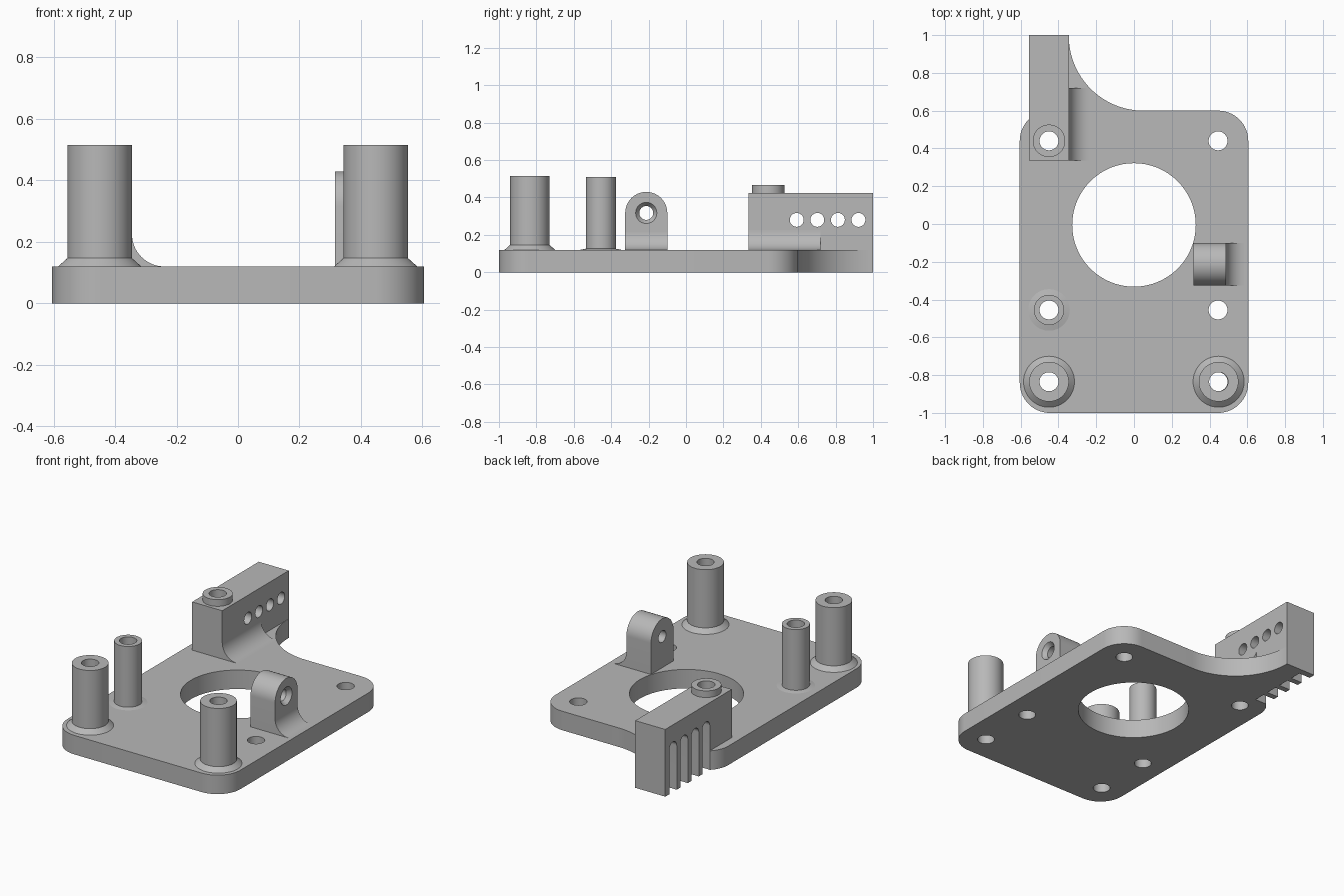
import bpy, bmesh
from math import sin, cos, pi, radians
from mathutils import Vector

cube = bpy.data.objects.get("Cube")
if cube:
    bpy.data.objects.remove(cube, do_unlink=True)

grey = bpy.data.materials.new("plain grey")
grey.use_nodes = True
colour = (0.48, 0.48, 0.48, 1)
grey.diffuse_color = colour
grey.node_tree.nodes["Principled BSDF"].inputs["Base Color"].default_value = colour

TOP = 0.12      # plate thickness
BORE = 0.05     # screw hole radius


def finish(name, bm):
    bmesh.ops.recalc_face_normals(bm, faces=bm.faces)
    mesh = bpy.data.meshes.new(name)
    bm.to_mesh(mesh)
    bm.free()
    mesh.materials.append(grey)
    obj = bpy.data.objects.new(name, mesh)
    bpy.context.collection.objects.link(obj)
    return obj


def arc(cx, cy, r, start, end, n=16):
    angles = [radians(start + (end - start) * i / n) for i in range(n + 1)]
    return [(cx + r * cos(a), cy + r * sin(a)) for a in angles]


def prism(name, outline, axis, low, high):
    """Extrude a 2D outline along an axis: x takes (y, z), y takes (x, z), z takes (x, y)."""
    place = {"x": lambda a, b, d: (d, a, b),
             "y": lambda a, b, d: (a, d, b),
             "z": lambda a, b, d: (a, b, d)}[axis]
    bm = bmesh.new()
    face = bm.faces.new([bm.verts.new(place(a, b, low)) for a, b in outline])
    moved = bmesh.ops.extrude_face_region(bm, geom=[face])["geom"]
    bmesh.ops.translate(bm, vec=Vector(place(0, 0, high - low)),
                        verts=[v for v in moved if isinstance(v, bmesh.types.BMVert)])
    return finish(name, bm)


def rod(axis, a, b, r, low, high):
    return prism("cutter", arc(a, b, r, 0, 360, 64)[:-1], axis, low, high)


def lathe(name, x, y, profile):
    """Turn a closed (radius, z) profile about a vertical axis."""
    bm = bmesh.new()
    verts = [bm.verts.new((x + r, y, z)) for r, z in profile]
    edges = [bm.edges.new((v, verts[i - 1])) for i, v in enumerate(verts)]
    bmesh.ops.spin(bm, geom=verts + edges, cent=(x, y, 0), axis=(0, 0, 1),
                   angle=2 * pi, steps=64)
    bmesh.ops.remove_doubles(bm, verts=bm.verts, dist=1e-5)
    return finish(name, bm)


def cut(obj, cutters):
    bpy.context.view_layer.objects.active = obj
    for cutter in cutters:
        mod = obj.modifiers.new("cut", "BOOLEAN")
        mod.operation, mod.solver, mod.object = "DIFFERENCE", "EXACT", cutter
        bpy.ops.object.modifier_apply(modifier=mod.name)


# Base plate with rounded corners and a rear arm
outline = (arc(-0.445, -0.84, 0.16, 180, 270) + arc(0.445, -0.84, 0.16, 270, 360)
           + arc(0.445, 0.44, 0.16, 0, 90) + arc(0.05, 0.995, 0.395, 270, 180, 32)
           + [(-0.345, 1), (-0.555, 1)] + arc(-0.445, 0.44, 0.16, 133.4, 180, 8))
plate = prism("base_plate", outline, "z", 0, TOP)

# Drilled wall standing on the arm
wall = prism("drilled_wall", [(-0.555, TOP), (-0.345, TOP), (-0.345, 0.425), (-0.555, 0.425)],
             "y", 0.335, 1)
prism("wall_fillet", [(-0.345, TOP)] + arc(-0.24, 0.225, 0.105, 270, 180), "y", 0.335, 0.72)

# Rounded lug with a foot fillet on its outer side
lug = prism("lug", [(-0.325, TOP), (-0.1, TOP)] + arc(-0.2125, 0.317, 0.1125, 0, 180, 32),
            "x", 0.315, 0.487)
prism("lug_fillet", [(0.487, TOP)] + arc(0.582, 0.215, 0.095, 270, 180), "y", -0.325, -0.1)

# Vertical screw holes and the large centre opening
cutters = [rod("z", x, y, BORE, -0.1, 0.6) for x, y in
           [(-0.45, -0.835), (0.445, -0.835), (-0.45, -0.455), (0.445, -0.455), (0.445, 0.44)]]
centre = rod("z", 0, -0.005, 0.327, -0.1, 0.2)
wall_bore = rod("z", -0.45, 0.44, BORE, -0.1, 0.6)

# Cross holes with slots opening downwards on the outer face
holes, slots = [], []
for i in range(4):
    y = 0.592 + 0.11 * i
    holes.append(rod("x", y, 0.28, 0.037, -0.7, -0.2))
    slots.append(prism("cutter", [(y - 0.037, -0.1), (y + 0.037, -0.1)]
                       + arc(y, 0.28, 0.037, 0, 180), "x", -0.58, -0.475))
cut(plate, cutters + [centre, wall_bore] + slots)
cut(wall, [wall_bore] + slots + holes)

# Countersunk hole through the lug
lug_hole = rod("x", -0.2125, 0.317, 0.037, 0.2, 0.7)
sink = rod("x", -0.2125, 0.317, 0.066, 0.455, 0.5)
for v in sink.data.vertices:
    if v.co.x < 0.46:
        v.co.y = -0.2125 + (v.co.y + 0.2125) * 0.5
        v.co.z = 0.317 + (v.co.z - 0.317) * 0.5
cut(lug, [lug_hole, sink])

# Hollow pillars with flared feet, and the boss on the wall
for name, x in (("front_right_pillar", -0.45), ("front_left_pillar", 0.448)):
    lathe(name, x, -0.835, [(BORE, TOP), (0.135, TOP), (0.105, 0.147),
                            (0.105, 0.515), (BORE, 0.515)])
lathe("thin_pillar", -0.45, -0.455, [(BORE, TOP), (0.11, TOP), (0.08, 0.126),
                                     (0.08, 0.51), (BORE, 0.51)])
lathe("wall_boss", -0.45, 0.44, [(BORE, 0.425), (0.086, 0.425), (0.086, 0.467), (BORE, 0.467)])

# Remove the cutters and shade the rounded surfaces
for obj in [o for o in bpy.data.objects if o.name.startswith("cutter")]:
    bpy.data.objects.remove(obj, do_unlink=True)
bpy.ops.object.select_all(action="DESELECT")
for obj in bpy.context.collection.objects:
    if obj.type == "MESH":
        obj.select_set(True)
        bpy.context.view_layer.objects.active = obj
bpy.ops.object.shade_smooth_by_angle(angle=radians(25))
